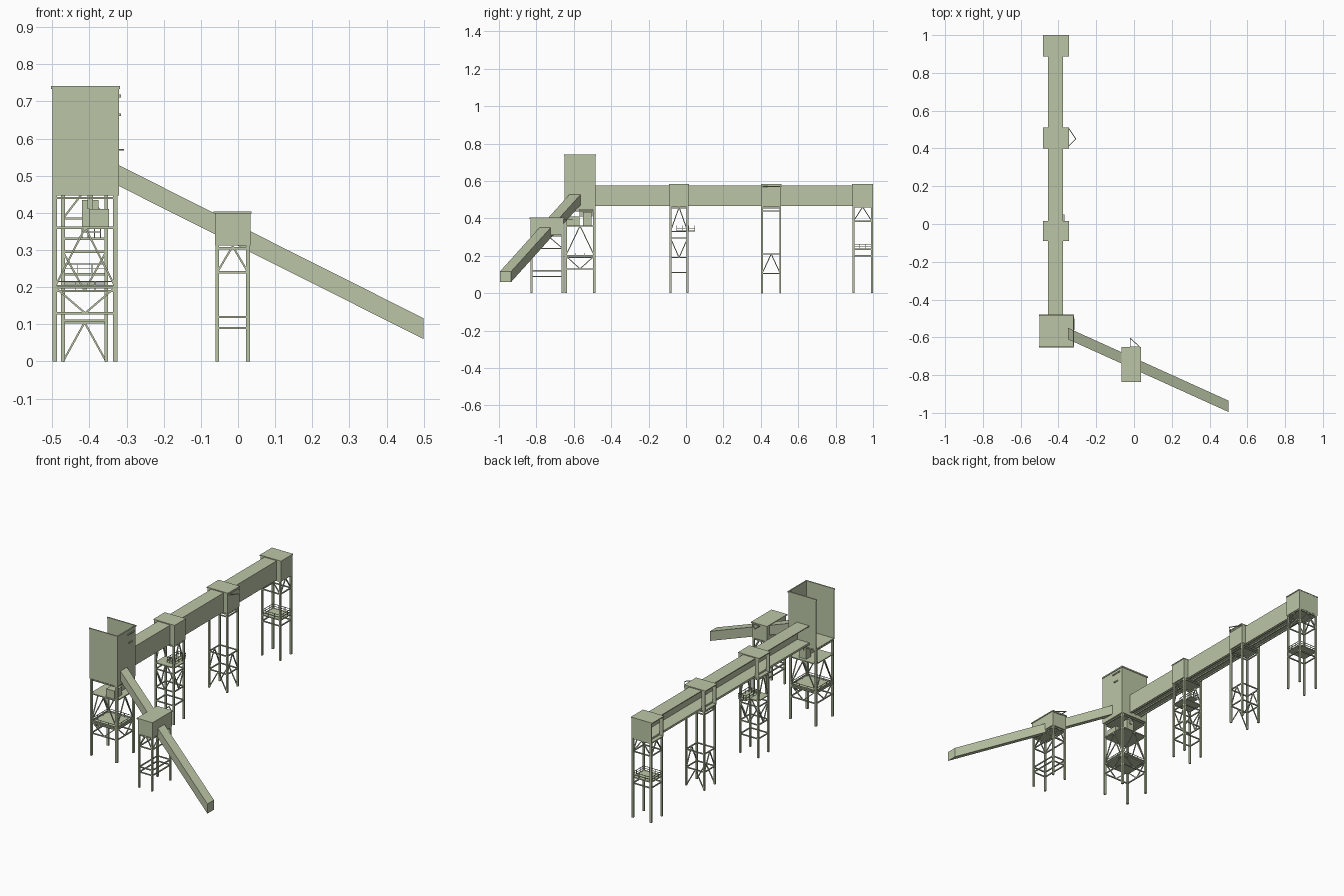
import bpy, bmesh
from mathutils import Vector, Matrix

if "Cube" in bpy.data.objects:
    bpy.data.objects.remove(bpy.data.objects["Cube"])

paint = bpy.data.materials.new("pale_sage_green")
paint.diffuse_color = (0.50, 0.565, 0.385, 1)
paint.use_nodes = True
paint.node_tree.nodes["Principled BSDF"].inputs["Base Color"].default_value = paint.diffuse_color


class Part:
    """Collects boxes and bars into one named object."""
    def __init__(self, name):
        self.name, self.bm = name, bmesh.new()

    def box(self, x0, x1, y0, y1, z0, z1):
        m = Matrix.Translation(((x0 + x1) / 2, (y0 + y1) / 2, (z0 + z1) / 2)) @ \
            Matrix.Diagonal((x1 - x0, y1 - y0, z1 - z0, 1))
        bmesh.ops.create_cube(self.bm, size=1, matrix=m)

    def bar(self, p, q, w=0.006):
        p, q = Vector(p), Vector(q)
        d = q - p
        m = Matrix.Translation((p + q) / 2) @ d.to_track_quat('Z', 'Y').to_matrix().to_4x4() @ \
            Matrix.Diagonal((w, w, d.length, 1))
        bmesh.ops.create_cube(self.bm, size=1, matrix=m)

    def done(self):
        me = bpy.data.meshes.new(self.name)
        self.bm.to_mesh(me)
        self.bm.free()
        me.materials.append(paint)
        ob = bpy.data.objects.new(self.name, me)
        bpy.context.collection.objects.link(ob)


def trestle(name, x0, x1, y0, y1, top, rings, braces, leg=0.01):
    """Four legs, horizontal rings, and braces (side, kind, z_low, z_high)."""
    p = Part(name)
    h = leg / 2
    for x in (x0, x1):
        for y in (y0, y1):
            p.box(x - h, x + h, y - h, y + h, 0, top)
    for z in rings:
        for y in (y0, y1):
            p.bar((x0, y, z), (x1, y, z))
        for x in (x0, x1):
            p.bar((x, y0, z), (x, y1, z))
    for side, kind, lo, hi in braces:
        if side == 'x':    # faces running along x
            faces = [((x0, y), (x1, y)) for y in (y0, y1)]
        else:
            faces = [((x, y0), (x, y1)) for x in (x0, x1)]
        for a, b in faces:
            mid = ((a[0] + b[0]) / 2, (a[1] + b[1]) / 2)
            foot, apex = (lo, hi) if kind == 'A' else (hi, lo)
            for c in (a, b):
                p.bar((*c, foot), (*mid, apex), 0.005)
    p.done()


def railing(name, x0, x1, y0, y1, z, h=0.028):
    p = Part(name)
    c = [(x0, y0), (x1, y0), (x1, y1), (x0, y1)]
    for i in range(4):
        a, b = Vector(c[i]), Vector(c[(i + 1) % 4])
        for k in (0.5, 1):
            p.bar((*a, z + h * k), (*b, z + h * k), 0.0025)
        for t in (0, 0.33, 0.67):
            q = a.lerp(b, t)
            p.bar((*q, z), (*q, z + h), 0.0025)
    p.done()


def slab(name, *dims):
    p = Part(name)
    p.box(*dims)
    p.done()


def bracket(name, x, y, z, pts):
    p = Part(name)
    pts = [(x + a, y + b, z) for a, b in pts]
    for i in range(3):
        p.bar(pts[i], pts[(i + 1) % 3], 0.004)
    p.done()


# main tower house: front, right and back walls, open left side and top
house = Part("tower_house")
house.box(-0.5, -0.32, -0.65, -0.646, 0.45, 0.738)
house.box(-0.5, -0.32, -0.487, -0.483, 0.45, 0.738)
house.box(-0.324, -0.32, -0.646, -0.487, 0.45, 0.738)
house.box(-0.5, -0.32, -0.65, -0.483, 0.447, 0.453)
house.done()
trim = Part("tower_house_trim")
trim.box(-0.503, -0.317, -0.653, -0.646, 0.733, 0.741)
trim.box(-0.503, -0.317, -0.487, -0.48, 0.733, 0.741)
trim.box(-0.324, -0.317, -0.646, -0.487, 0.733, 0.741)
trim.done()
vents = Part("tower_wall_vents")
for y0, y1, z in ((-0.56, -0.53, 0.715), (-0.525, -0.5, 0.715), (-0.55, -0.52, 0.665)):
    vents.box(-0.32, -0.315, y0, y1, z - 0.004, z + 0.003)
vents.done()

# main tower frame, platforms and machinery
trestle("tower_frame", -0.493, -0.33, -0.643, -0.49, 0.45, (0.44, 0.36, 0.2, 0.13),
        [('x', 'A', 0.2, 0.36), ('y', 'A', 0.2, 0.36), ('x', 'V', 0.13, 0.2), ('y', 'V', 0.13, 0.2)], 0.012)
slab("upper_platform", -0.495, -0.327, -0.647, -0.487, 0.357, 0.363)
slab("lower_platform", -0.495, -0.327, -0.647, -0.487, 0.187, 0.193)
railing("lower_platform_railing", -0.49, -0.333, -0.64, -0.493, 0.193, 0.022)
slab("drive_housing", -0.4, -0.347, -0.64, -0.57, 0.363, 0.41)
machine = Part("drive_unit")
machine.box(-0.42, -0.375, -0.55, -0.505, 0.363, 0.435)
machine.box(-0.405, -0.39, -0.57, -0.5, 0.41, 0.45)
machine.done()

# long gallery, open on the left
gallery = Part("long_gallery")
gallery.box(-0.455, -0.375, -0.487, 0.99, 0.571, 0.576)
gallery.box(-0.379, -0.375, -0.487, 0.99, 0.465, 0.571)
gallery.box(-0.455, -0.379, -0.487, 0.99, 0.472, 0.477)
for x in (-0.455, -0.42, -0.39):
    gallery.box(x, x + 0.006, -0.487, 0.99, 0.465, 0.472)
gallery.done()

# gallery stations: hood and trestle at each support
stations = [
    ("near", -0.09, 0.015, (0.455, 0.33, 0.295, 0.19, 0.11),
     [('y', 'A', 0.33, 0.46), ('y', 'V', 0.19, 0.295), ('x', 'V', 0.19, 0.295)]),
    ("middle", 0.4, 0.51, (0.455, 0.44, 0.21, 0.105),
     [('y', 'A', 0.105, 0.21), ('x', 'A', 0.0, 0.105)]),
    ("far", 0.888, 1.0, (0.46, 0.385, 0.235, 0.2),
     [('y', 'A', 0.385, 0.46), ('x', 'A', 0.385, 0.46)]),
]
for name, y0, y1, rings, braces in stations:
    hood = Part(name + "_station_hood")
    hood.box(-0.482, -0.345, y0, y1, 0.578, 0.583)
    hood.box(-0.352, -0.348, y0 + 0.004, y1 - 0.002, 0.465, 0.578)
    for y in (y0 + 0.002, y1 - 0.005):
        hood.box(-0.478, -0.455, y, y + 0.004, 0.465, 0.578)
        hood.box(-0.375, -0.348, y, y + 0.004, 0.465, 0.578)
    hood.box(-0.478, -0.348, y0 + 0.002, y1 - 0.002, 0.462, 0.467)
    if name == "far":
        hood.box(-0.478, -0.348, y1 - 0.005, y1 - 0.001, 0.465, 0.578)
    hood.done()
    trestle(name + "_trestle", -0.471, -0.355, y0 + 0.007, y1 - 0.006, 0.465, rings, braces)
slab("near_trestle_platform", -0.475, -0.35, -0.085, 0.01, 0.328, 0.333)
slab("near_trestle_balcony", -0.42, -0.37, -0.05, 0.048, 0.33, 0.334)
railing("near_balcony_railing", -0.42, -0.37, -0.05, 0.048, 0.334)
slab("far_trestle_platform", -0.475, -0.35, 0.892, 0.998, 0.232, 0.237)
railing("far_platform_railing", -0.471, -0.355, 0.897, 0.993, 0.237, 0.025)

# inclined conveyor: box section sheared down from the tower
conveyor = Part("inclined_conveyor")
rows = []
for x, y, z in ((-0.35, -0.58, 0.515), (0.5, -0.965, 0.088)):
    rows.append([conveyor.bm.verts.new((x, y + dy, z + dz)) for dy, dz in
                 ((-0.03, -0.028), (0.03, -0.028), (0.03, 0.028), (-0.03, 0.028))])
for i in range(4):
    j = (i + 1) % 4
    conveyor.bm.faces.new((rows[0][i], rows[0][j], rows[1][j], rows[1][i]))
for r in rows:
    conveyor.bm.faces.new(r)
bmesh.ops.recalc_face_normals(conveyor.bm, faces=conveyor.bm.faces)
conveyor.done()

# conveyor support station
slab("conveyor_hood", -0.062, 0.033, -0.832, -0.654, 0.312, 0.398)
slab("conveyor_hood_roof", -0.066, 0.036, -0.837, -0.65, 0.398, 0.404)
trestle("conveyor_trestle", -0.056, 0.027, -0.826, -0.66, 0.312, (0.305, 0.24, 0.12, 0.09),
        [('x', 'A', 0.24, 0.31), ('y', 'A', 0.24, 0.31)])

# small triangular wall brackets
bracket("middle_station_bracket", -0.348, 0.45, 0.57, [(0, -0.04), (0.04, 0), (0, 0.06)])
bracket("conveyor_hood_bracket", -0.02, -0.65, 0.395, [(0, 0), (0, 0.045), (0.05, 0)])
